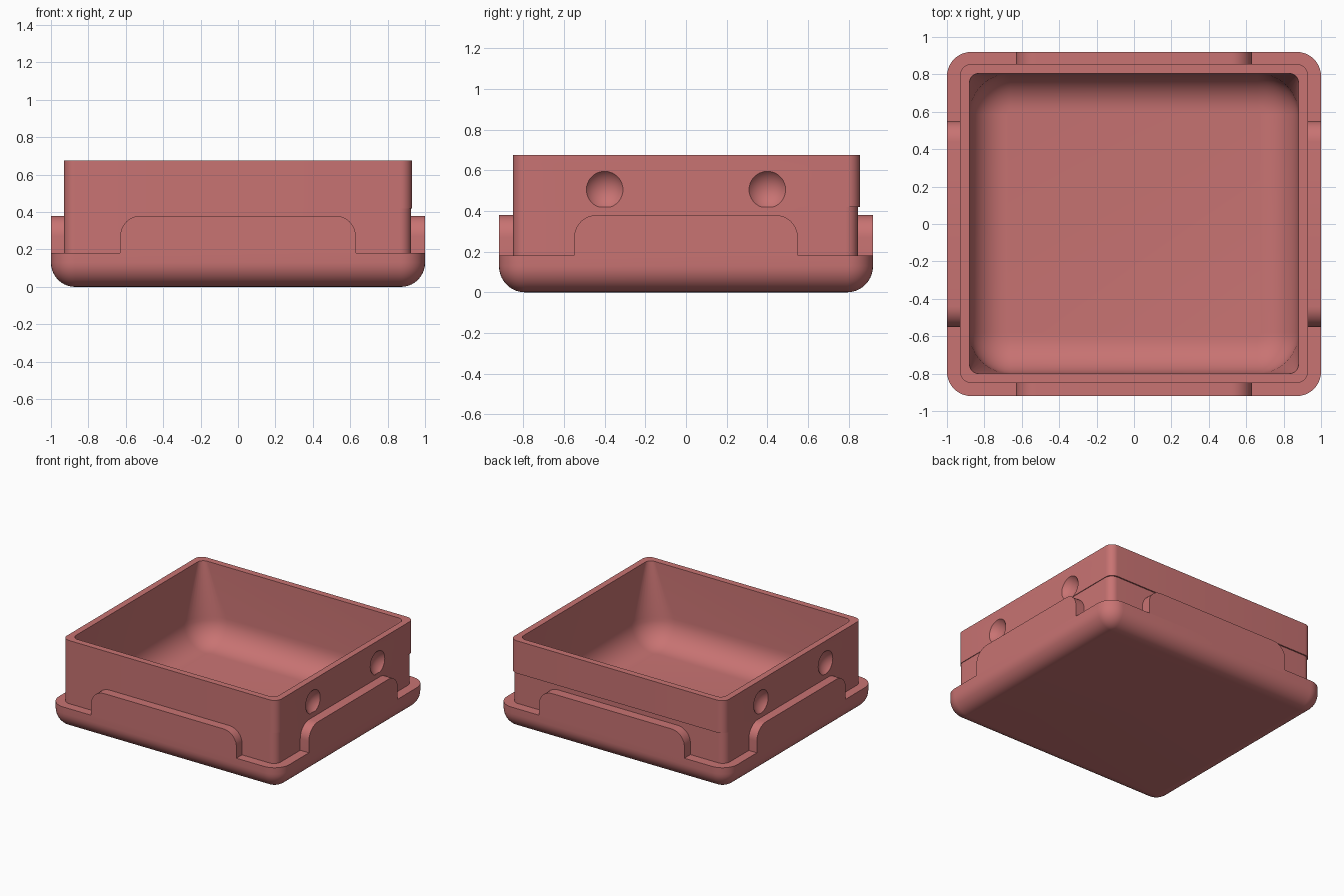
import bpy, bmesh, math
from mathutils import Matrix

cube = bpy.data.objects.get("Cube")
if cube:
    bpy.data.objects.remove(cube)

COLOUR = (0.58, 0.172, 0.17, 1)
red = bpy.data.materials.new("dusty red")
red.use_nodes = True
red.diffuse_color = COLOUR
red.node_tree.nodes["Principled BSDF"].inputs["Base Color"].default_value = COLOUR

SEG = 10  # segments per rounded corner


def ring(x0, x1, y0, y1, r, z):
    """Rounded rectangle outline, counter-clockwise."""
    pts = []
    centres = [(x1 - r, y1 - r), (x0 + r, y1 - r), (x0 + r, y0 + r), (x1 - r, y0 + r)]
    for q, (cx, cy) in enumerate(centres):
        for i in range(SEG + 1):
            a = (q + i / SEG) * math.pi / 2
            pts.append((cx + r * math.cos(a), cy + r * math.sin(a), z))
    return pts


def make(name, bm):
    bmesh.ops.recalc_face_normals(bm, faces=bm.faces)
    mesh = bpy.data.meshes.new(name)
    bm.to_mesh(mesh)
    bm.free()
    mesh.materials.append(red)
    obj = bpy.data.objects.new(name, mesh)
    bpy.context.collection.objects.link(obj)
    return obj


def loft(name, rings):
    """Skin a stack of rings and cap both ends."""
    bm = bmesh.new()
    loops = [[bm.verts.new(p) for p in r] for r in rings]
    n = len(loops[0])
    for a, b in zip(loops, loops[1:]):
        for i in range(n):
            j = (i + 1) % n
            bm.faces.new((a[i], a[j], b[j], b[i]))
    bm.faces.new(loops[0])
    bm.faces.new(loops[-1])
    return make(name, bm)


def select_only(obj):
    bpy.ops.object.select_all(action='DESELECT')
    obj.select_set(True)
    bpy.context.view_layer.objects.active = obj


# Base tray: filleted underside, flat ledge, recessed seat for the box
W, D, R = 1.0, 0.92, 0.13
rings = []
for i in range(SEG + 1):
    a = i / SEG * math.pi / 2
    s = R * (1 - math.sin(a)) * 0.98
    rings.append(ring(-W + s, W - s, -D + s, D - s, R - s, R * (1 - math.cos(a))))
rings.append(ring(-W, W, -D, D, R, 0.18))
rings.append(ring(-0.9, 0.9, -0.82, 0.82, 0.06, 0.18))
rings.append(ring(-0.9, 0.9, -0.82, 0.82, 0.06, 0.04))
base = loft("base_tray", rings)

# Box: lower wall, slight lip, rim, then a cavity with a rounded floor
TOP, SEAM, FLOOR, FILLET = 0.675, 0.42, 0.07, 0.2
rings = [ring(-0.93, 0.925, -0.85, 0.845, 0.06, z) for z in (0.03, SEAM)]
rings += [ring(-0.93, 0.93, -0.85, 0.855, 0.06, z) for z in (SEAM, TOP)]
rings.append(ring(-0.88, 0.88, -0.8, 0.805, 0.05, TOP))
for i in range(SEG + 1):
    a = i / SEG * math.pi / 2
    s = FILLET * (1 - math.cos(a))
    z = FLOOR + FILLET * (1 - math.sin(a))
    rings.append(ring(-0.88 + s, 0.88 - s, -0.8 + s, 0.805 - s, 0.22 - s, z))
box = loft("box", rings)

# Round dimples on both side walls
bm = bmesh.new()
RAD, DEPTH = 0.113, 0.045
for side in (-1, 1):
    for y in (-0.4, 0.4):
        place = Matrix.Translation((side * (0.93 - DEPTH + RAD), y, 0.505))
        bmesh.ops.create_uvsphere(bm, u_segments=40, v_segments=24, radius=RAD, matrix=place)
cutter = make("dimple_cutter", bm)
cutter.hide_render = True
select_only(box)
mod = box.modifiers.new("dimples", 'BOOLEAN')
mod.operation = 'DIFFERENCE'
mod.solver = 'EXACT'
mod.object = cutter
bpy.ops.object.modifier_apply(modifier=mod.name)
bpy.data.objects.remove(cutter)


# Raised flaps with rounded upper corners, one on each side
def flap(name, half, inner, outer, angle):
    r, top, low = 0.11, 0.38, 0.15
    outline = [(-half, low), (half, low)]
    for cx, start in ((half - r, 0), (r - half, 1)):
        for i in range(SEG + 1):
            a = (start + i / SEG) * math.pi / 2
            outline.append((cx + r * math.cos(a), top - r + r * math.sin(a)))
    bm = bmesh.new()
    face = bm.faces.new([bm.verts.new((x, -outer, z)) for x, z in outline])
    new = bmesh.ops.extrude_face_region(bm, geom=[face])["geom"]
    verts = [v for v in new if isinstance(v, bmesh.types.BMVert)]
    bmesh.ops.translate(bm, verts=verts, vec=(0, outer - inner, 0))
    bm.transform(Matrix.Rotation(angle, 4, 'Z'))
    return make(name, bm)


flaps = [
    flap("front_flap", 0.63, 0.835, D, 0),
    flap("back_flap", 0.63, 0.835, D, math.pi),
    flap("left_flap", 0.55, 0.915, W, math.pi / 2),
    flap("right_flap", 0.55, 0.915, W, -math.pi / 2),
]

for obj in [base, box] + flaps:
    select_only(obj)
    bpy.ops.object.shade_smooth_by_angle(angle=math.radians(35))
